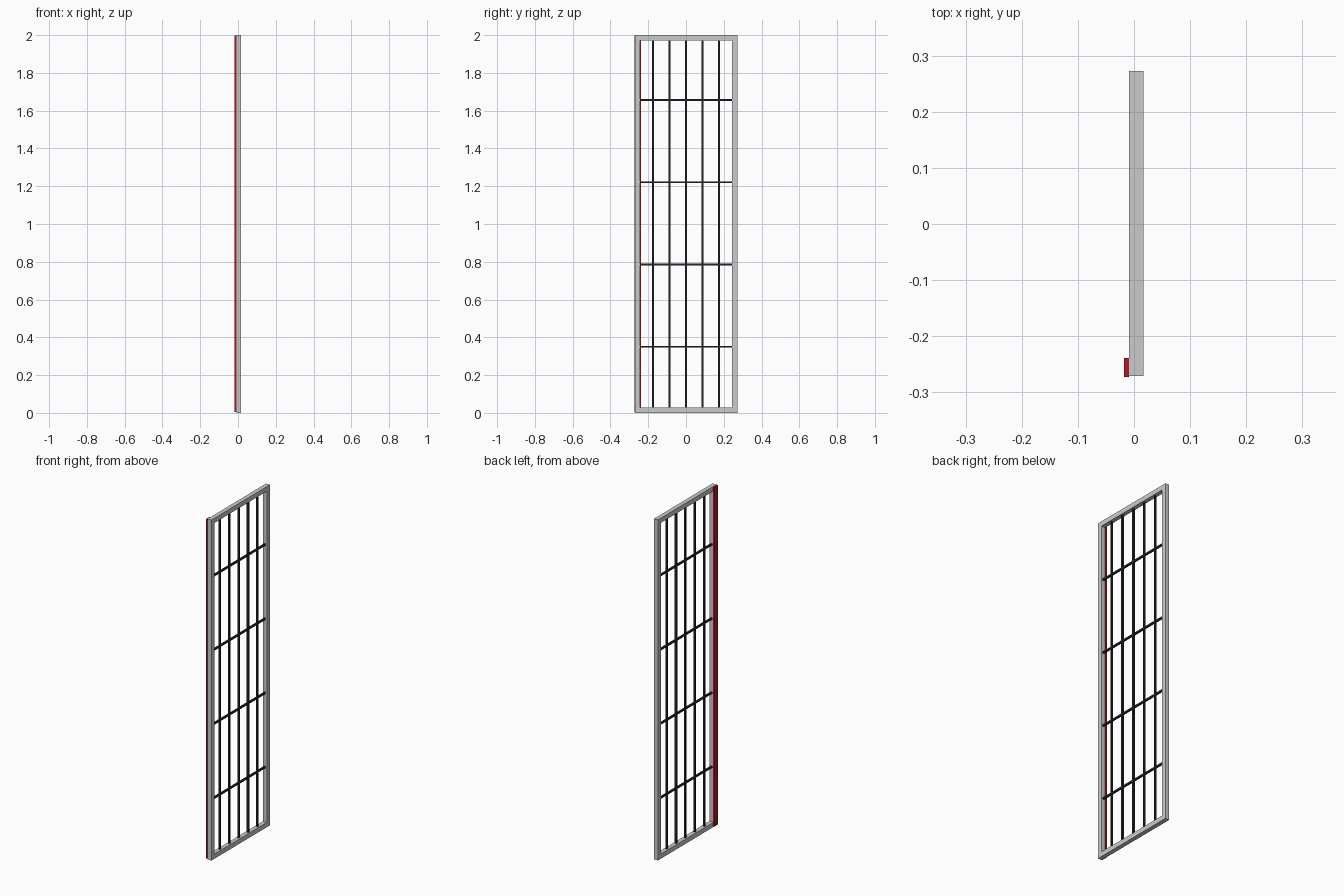
import bpy

if "Cube" in bpy.data.objects:
    bpy.data.objects.remove(bpy.data.objects["Cube"])

X0, X1 = -0.009, 0.0165          # frame depth
Y0, Y1 = -0.2705, 0.2725         # frame outer width
W = 0.028                        # frame bar width
BAR = 0.01                       # grille bar thickness


def material(name, rgb):
    m = bpy.data.materials.new(name)
    m.diffuse_color = (*rgb, 1)
    m.use_nodes = True
    m.node_tree.nodes["Principled BSDF"].inputs["Base Color"].default_value = m.diffuse_color
    return m


def mesh_object(name, verts, faces, mat=None):
    me = bpy.data.meshes.new(name)
    me.from_pydata(verts, [], faces)
    ob = bpy.data.objects.new(name, me)
    bpy.context.collection.objects.link(ob)
    if mat:
        me.materials.append(mat)
    return ob


def box(name, lo, hi, mat=None):
    v = [(x, y, z) for x in (lo[0], hi[0]) for y in (lo[1], hi[1]) for z in (lo[2], hi[2])]
    f = [(0, 1, 3, 2), (4, 6, 7, 5), (0, 4, 5, 1), (2, 3, 7, 6), (0, 2, 6, 4), (1, 5, 7, 3)]
    return mesh_object(name, v, f, mat)


# Rectangular frame: four-sided section swept round four mitred corners
verts, faces = [], []
for sy, sz in ((0, 0), (1, 0), (1, 1), (0, 1)):
    for x, inset in ((X0, 0), (X1, 0), (X1, W), (X0, W)):
        y = Y1 - inset if sy else Y0 + inset
        z = 2 - inset if sz else inset
        verts.append((x, y, z))
for c in range(4):
    for s in range(4):
        n, t = (c + 1) % 4, (s + 1) % 4
        faces.append((c * 4 + s, n * 4 + s, n * 4 + t, c * 4 + t))
mesh_object("frame", verts, faces)

black = material("black_metal", (0.02, 0.02, 0.025))
red = material("red", (0.45, 0.01, 0.02))
xc, h = (X0 + X1) / 2, BAR / 2

# Upright grille bars
for i in range(5):
    y = (i - 2) * 0.0872
    box(f"upright_bar_{i + 1}", (xc - h, y - h, W - 0.004), (xc + h, y + h, 2 - W + 0.004), black)

# Cross bars
for i in range(4):
    z = 0.35 + i * 0.4355
    box(f"cross_bar_{i + 1}", (xc - h, Y0 + W - 0.004, z - h), (xc + h, Y1 - W + 0.004, z + h), black)

# Red strip along one edge of the back face
box("edge_strip", (-0.0175, -0.2725, 0.006), (X0, -0.2385, 1.998), red)
